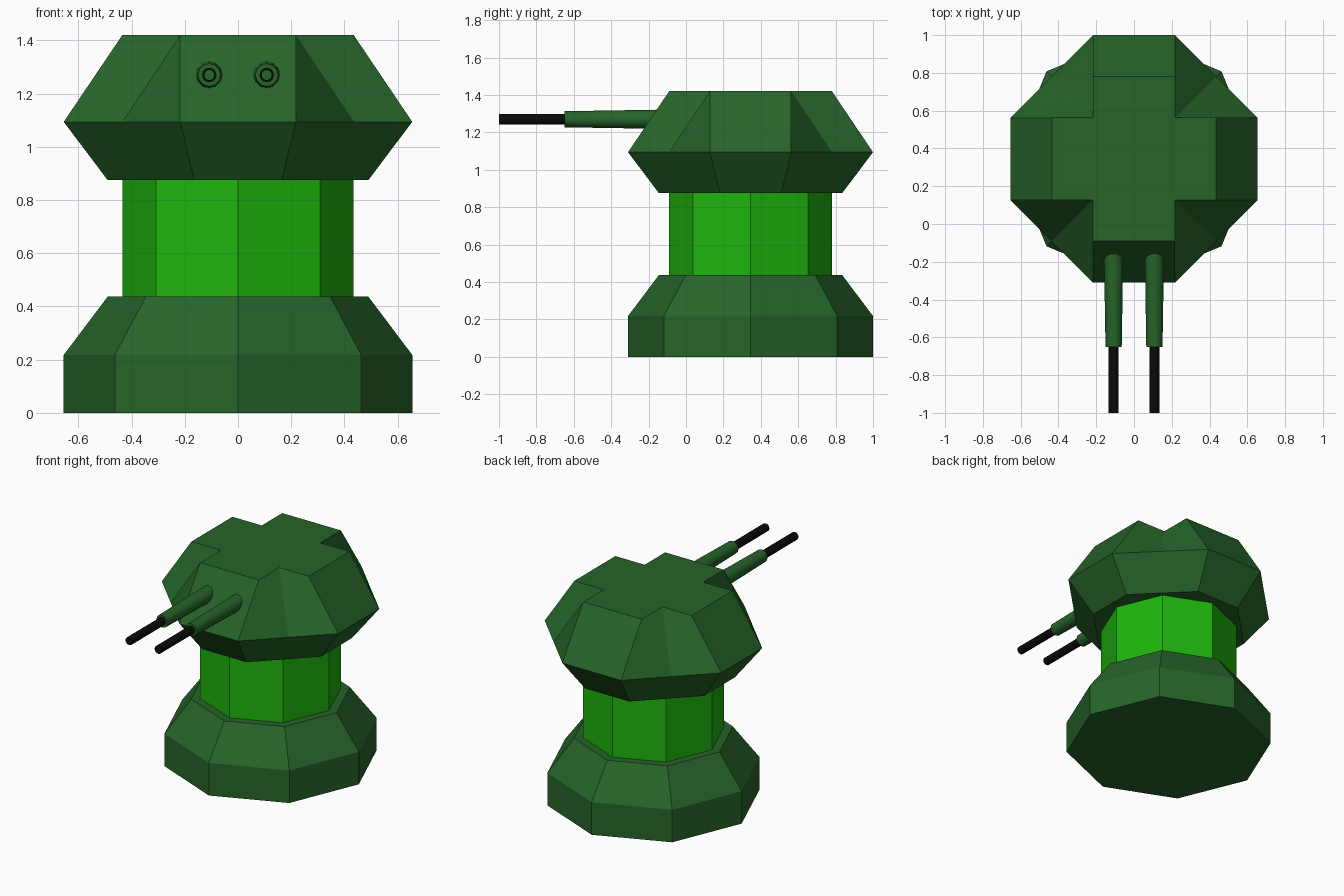
import bpy, bmesh, math
from mathutils import Vector

if "Cube" in bpy.data.objects:
    bpy.data.objects.remove(bpy.data.objects["Cube"])

CY = 0.345          # turret axis in y


def material(name, col):
    m = bpy.data.materials.new(name)
    m.diffuse_color = (*col, 1)
    m.use_nodes = True
    m.node_tree.nodes["Principled BSDF"].inputs["Base Color"].default_value = m.diffuse_color
    return m


DARK = material("dark_green", (0.019, 0.127, 0.022))
BRIGHT = material("bright_green", (0.013, 0.46, 0.004))
BLACK = material("black", (0.003, 0.003, 0.003))


def finish(name, bm, mat, smooth=False):
    bmesh.ops.recalc_face_normals(bm, faces=bm.faces)
    me = bpy.data.meshes.new(name)
    bm.to_mesh(me)
    bm.free()
    me.materials.append(mat)
    for p in me.polygons:
        p.use_smooth = smooth
    ob = bpy.data.objects.new(name, me)
    bpy.context.collection.objects.link(ob)
    if smooth:
        bpy.context.view_layer.objects.active = ob
        ob.select_set(True)
        bpy.ops.object.shade_smooth_by_angle(angle=math.radians(40))
        ob.select_set(False)
    return ob


def lathe(name, profile, n, origin, mat, axis="Z", closed=False, smooth=False):
    """Stack n-sided rings of (radius, height); closed joins last ring to first."""
    bm = bmesh.new()
    rings = []
    for r, h in profile:
        ring = []
        for i in range(n):
            a = math.tau * i / n
            u, v = r * math.cos(a), r * math.sin(a)
            co = (u, v, h) if axis == "Z" else (u, h, v)
            ring.append(bm.verts.new(Vector(origin) + Vector(co)))
        rings.append(ring)
    pairs = list(zip(rings, rings[1:]))
    if closed:
        pairs.append((rings[-1], rings[0]))
    else:
        bm.faces.new(rings[0])
        bm.faces.new(rings[-1])
    for a, b in pairs:
        for i in range(n):
            j = (i + 1) % n
            bm.faces.new((a[i], a[j], b[j], b[i]))
    return finish(name, bm, mat, smooth)


# Octagonal base and column
lathe("base", [(0.655, 0), (0.655, 0.218), (0.49, 0.437)], 8, (0, CY, 0), DARK)
lathe("column", [(0.435, 0.437), (0.435, 0.875)], 8, (0, CY, 0), BRIGHT)

# Head: octagonal underside flaring out, then up to a cross-shaped roof
S = 0.2175


def quarter_ring(bm, pts, z):
    """Repeat one quarter of a ring four times about the axis."""
    out = []
    for k in range(4):
        for x, y in pts:
            for _ in range(k):
                x, y = -y, x
            out.append(bm.verts.new((x, y + CY, z)))
    return out


bm = bmesh.new()
low = quarter_ring(bm, [(0.49, 0.164), (0.164, 0.49)], 0.875)
mid = quarter_ring(bm, [(0.655, S), (0.436, 0.436), (S, 0.655)], 1.094)
top = quarter_ring(bm, [(0.435, S), (S, S), (S, 0.435)], 1.42)
bm.faces.new(low)
bm.faces.new(top)
for i in range(12):
    j = (i + 1) % 12
    bm.faces.new((mid[i], mid[j], top[j], top[i]))
for k in range(4):
    a, b, c = 2 * k, 2 * k + 1, (2 * k + 2) % 8
    m = 3 * k
    bm.faces.new((low[a], low[b], mid[m + 2], mid[m + 1], mid[m]))
    bm.faces.new((low[b], low[c], mid[(m + 3) % 12], mid[m + 2]))
finish("head", bm, DARK)

# Twin guns: tapered sleeve with a hollow muzzle tube
for side, x in (("left", -0.108), ("right", 0.108)):
    lathe(side + "_sleeve", [(0.052, -0.09), (0.043, -0.65)], 12,
          (x, 0, 1.27), DARK, "Y", smooth=True)
    lathe(side + "_barrel", [(0.027, -0.64), (0.027, -1.0), (0.019, -1.0), (0.019, -0.64)],
          12, (x, 0, 1.27), BLACK, "Y", closed=True, smooth=True)
